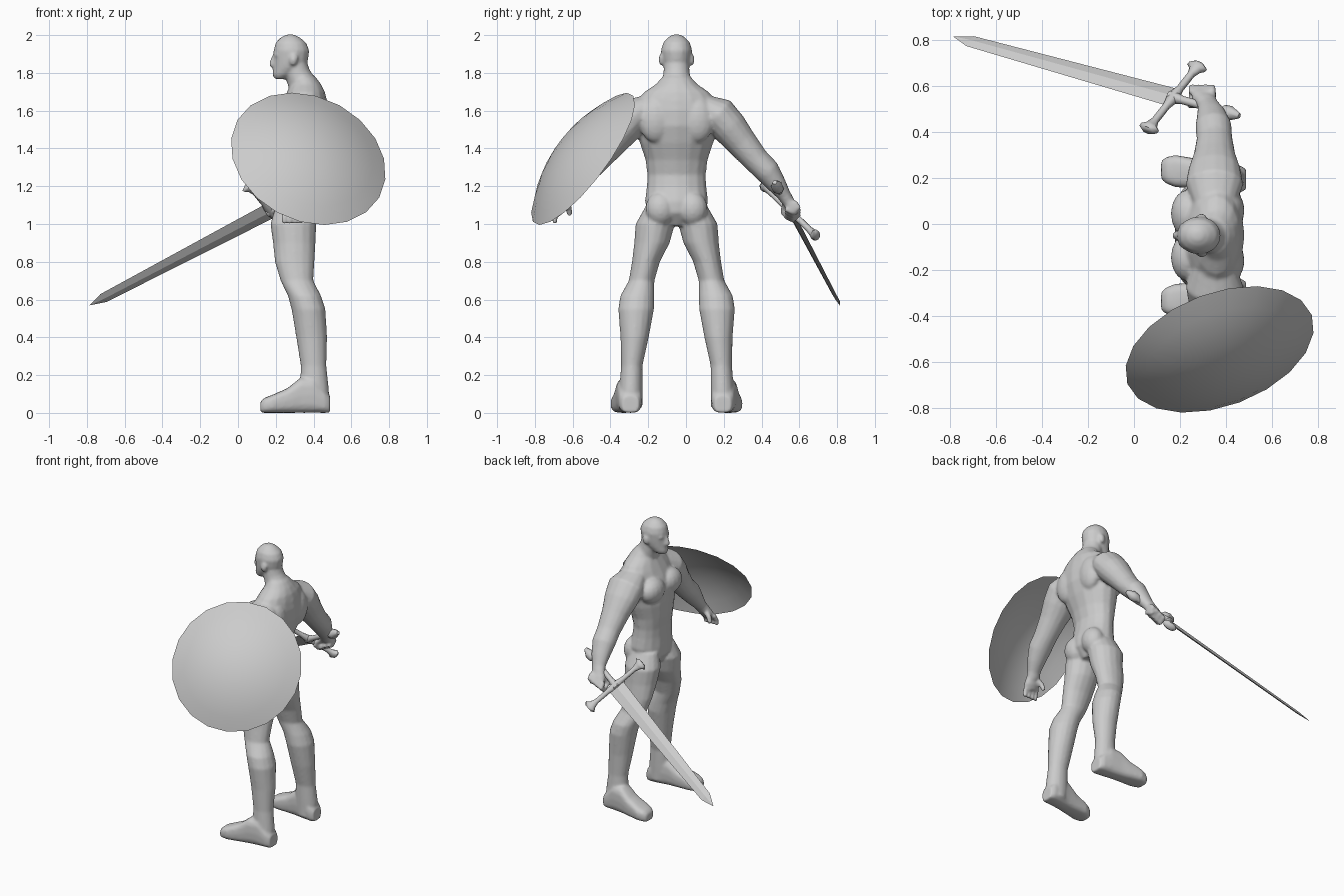
import bpy, bmesh, math
from mathutils import Vector, Matrix

if "Cube" in bpy.data.objects:
    bpy.data.objects.remove(bpy.data.objects["Cube"])

grey = bpy.data.materials.new("plain_grey")
grey.diffuse_color = (0.6, 0.6, 0.6, 1)
grey.use_nodes = True
grey.node_tree.nodes["Principled BSDF"].inputs["Base Color"].default_value = grey.diffuse_color
MID = -0.05                      # body's plane of symmetry in y
body_parts = []


def finish(name, bm, body=False, smooth=True):
    bmesh.ops.recalc_face_normals(bm, faces=bm.faces)
    me = bpy.data.meshes.new(name)
    bm.to_mesh(me)
    bm.free()
    me.materials.append(grey)
    for p in me.polygons:
        p.use_smooth = smooth
    ob = bpy.data.objects.new(name, me)
    bpy.context.collection.objects.link(ob)
    if body:
        body_parts.append(ob)
    return ob


def loft(name, rings, hint=(1, 0, 0), axis=None, n=16, power=1.0, body=True, smooth=True):
    """Rings are (x, y, z, radius along hint, radius across)."""
    bm = bmesh.new()
    pts = [Vector(r[:3]) for r in rings]
    loops = []
    for i, r in enumerate(rings):
        t = Vector(axis) if axis else pts[min(i + 1, len(pts) - 1)] - pts[max(i - 1, 0)]
        t.normalize()
        u = Vector(hint)
        u = (u - t * u.dot(t)).normalized()
        v = t.cross(u)
        loop = []
        for k in range(n):
            a = 2 * math.pi * k / n
            c, s = math.cos(a), math.sin(a)
            c = math.copysign(abs(c) ** power, c)
            s = math.copysign(abs(s) ** power, s)
            loop.append(bm.verts.new(pts[i] + u * c * r[3] + v * s * r[4]))
        loops.append(loop)
    for a, b in zip(loops, loops[1:]):
        for k in range(n):
            bm.faces.new((a[k], a[(k + 1) % n], b[(k + 1) % n], b[k]))
    bm.faces.new(loops[0])
    bm.faces.new(loops[-1])
    return finish(name, bm, body, smooth)


def blob(name, c, r):
    bm = bmesh.new()
    bmesh.ops.create_uvsphere(bm, u_segments=16, v_segments=10, radius=1,
                              matrix=Matrix.Translation(c) @ Matrix.Diagonal((*r, 1)))
    return finish(name, bm, True)


def column(name, rows, side=0):
    """Upright loft; rows are (z, x, offset from midline, depth, width)."""
    return loft(name, [(x, MID + side * o, z, rx, ry) for z, x, o, rx, ry in rows], axis=(0, 0, 1))


# Torso, neck and head
column("torso", [(0.99, .31, 0, .07, .06), (1.06, .31, 0, .12, .15), (1.12, .31, 0, .122, .168),
                 (1.2, .30, 0, .108, .158), (1.26, .295, 0, .105, .155), (1.34, .30, 0, .12, .165),
                 (1.43, .315, 0, .14, .195), (1.52, .33, 0, .15, .215), (1.6, .345, 0, .135, .22),
                 (1.66, .355, 0, .115, .205), (1.70, .36, 0, .1, .17), (1.74, .36, 0, .08, .11),
                 (1.78, .35, 0, .06, .075)])
loft("neck", [(.38, MID, 1.62, .1, .1), (.345, MID, 1.73, .078, .08), (.315, MID, 1.80, .066, .07),
              (.30, MID, 1.87, .06, .065)])
column("head", [(1.767, .222, 0, .03, .028), (1.79, .24, 0, .058, .05), (1.83, .272, 0, .085, .07),
                (1.87, .28, 0, .092, .078), (1.92, .283, 0, .095, .083), (1.96, .28, 0, .081, .071),
                (1.987, .277, 0, .052, .047), (2.003, .277, 0, .02, .02)])
loft("nose", [(.2, MID, 1.9, .012, .012), (.185, MID, 1.87, .014, .013), (.18, MID, 1.842, .017, .018),
              (.192, MID, 1.832, .012, .014)])
blob("brow", (.205, MID, 1.895), (.018, .055, .012))

for s in (1, -1):
    def P(x, o, z, a, b):
        return (x, MID + s * o, z, a, b)

    # Muscle masses and ears
    blob("ear", (.295, MID + s * .083, 1.87), (.022, .012, .032))
    blob("chest_muscle", (.235, MID + s * .095, 1.535), (.075, .105, .085))
    blob("buttock", (.375, MID + s * .085, 1.08), (.07, .08, .09))
    blob("shoulder_blade", (.42, MID + s * .11, 1.55), (.06, .09, .12))

    # Leg with the boot swelling below the knee
    column("leg", [(1.1, .30, .09, .1, .07), (1.0, .293, .113, .122, .104), (.9, .298, .13, .113, .094),
                   (.8, .30, .162, .105, .074), (.7, .312, .185, .087, .068), (.62, .352, .208, .088, .09),
                   (.55, .373, .214, .09, .095), (.4, .39, .222, .082, .075), (.25, .40, .237, .068, .057),
                   (.12, .405, .242, .077, .062), (.03, .41, .245, .07, .065)], s)
    loft("foot", [P(x, o, h / 2, h / 2, w) for x, o, h, w in
                  [(.487, .245, .09, .045), (.46, .245, .12, .06), (.40, .25, .19, .066), (.33, .26, .185, .064),
                   (.26, .27, .13, .066), (.18, .28, .095, .07), (.14, .283, .08, .058), (.118, .285, .06, .04)]],
         hint=(0, 0, 1), axis=(-1, 0, 0), power=.65)

    # Arm
    loft("arm", [P(.35, .14, 1.63, .09, .06), P(.35, .22, 1.58, .125, .098), P(.35, .28, 1.51, .115, .095),
                 P(.35, .345, 1.43, .092, .082), P(.35, .42, 1.34, .078, .07), P(.345, .48, 1.28, .078, .068),
                 P(.335, .53, 1.21, .062, .052), P(.322, .568, 1.155, .046, .037), P(.31, .59, 1.12, .046, .034)])
    loft("palm", [P(.315, .58, 1.14, .042, .032), P(.305, .61, 1.09, .055, .03), P(.295, .63, 1.06, .05, .024)])
    # Open fingers on the shield side, curled fingers round the grip on the other
    for k in range(4):
        x = .252 + .029 * k
        if s < 0:
            loft("finger", [P(x, .62, 1.08, .016, .017), P(x - .006, .645, 1.035, .015, .015),
                            P(x - .008, .645, 1.0, .012, .012)], n=10)
        else:
            z = 1.045 + .014 * k
            loft("finger", [P(x, .62, z + .03, .017, .018), P(x, .645, z, .017, .018),
                            P(x, .615, z - .025, .017, .016), P(x, .575, z - .005, .015, .014)], n=10)
    loft("thumb", [P(.29, .585, 1.12, .022, .02), P(.255, .57, 1.085, .018, .018),
                   P(.24, .565, 1.045, .014, .014)], n=10)

# Fuse the body into one skin
bpy.ops.object.select_all(action='DESELECT')
for ob in body_parts:
    ob.select_set(True)
body = body_parts[0]
bpy.context.view_layer.objects.active = body
bpy.ops.object.join()
body.name = "body"
rem = body.modifiers.new("skin", 'REMESH')
rem.mode = 'VOXEL'
rem.voxel_size = .009
rem.use_smooth_shade = True
soft = body.modifiers.new("soften", 'SMOOTH')
soft.factor = .5
soft.iterations = 5

# Round domed shield, an open shell
R, DEPTH, SIDES = .428, .13, 20
bm = bmesh.new()
rows = []
for j in range(1, 6):
    f = j / 5
    rows.append([bm.verts.new((R * f * math.cos(2 * math.pi * k / SIDES), R * f * math.sin(2 * math.pi * k / SIDES),
                               DEPTH * (1 - f * f))) for k in range(SIDES)])
apex = bm.verts.new((0, 0, DEPTH))
for k in range(SIDES):
    m = (k + 1) % SIDES
    bm.faces.new((apex, rows[0][k], rows[0][m]))
    for a, b in zip(rows, rows[1:]):
        bm.faces.new((a[k], b[k], b[m], a[m]))
shield = finish("shield", bm)
normal = Vector((.286, -.766, .575)).normalized()
shield.matrix_world = Matrix.Translation((.372, -.545, 1.345)) @ normal.to_track_quat('Z', 'Y').to_matrix().to_4x4()

# Sword: blade runs along d, guard along w
C = Vector((.17, .55, 1.07))
d = (Vector((-.785, .815, .57)) - C).normalized()
w = Vector((.195, .285, -.28))
w = (w - d * w.dot(d)).normalized()
length = (Vector((-.785, .815, .57)) - C).length


def along(axis, rows):
    return [(*(C + axis * t), a, b) for t, a, b in rows]


loft("blade", along(d, [(0, .056, .011), (length - .085, .034, .008), (length, .001, .001)]),
     hint=w, n=4, body=False, smooth=False)
loft("grip", along(-d, [(-.02, .026, .026), (.02, .024, .024), (.05, .018, .018), (.24, .018, .018),
                        (.255, .03, .03), (.29, .032, .032), (.335, .012, .012)]),
     hint=w, n=8, body=False)
guard = [(.228, .03, .022), (.212, .05, .028), (.195, .03, .022), (.16, .017, .017), (.06, .017, .017)]
loft("guard", along(w, [(-t, a, b) for t, a, b in guard] + [(0, .03, .026)] + guard[::-1]),
     hint=d, n=8, body=False)
for name in ("grip", "guard"):
    ob = bpy.data.objects[name]
    bpy.ops.object.select_all(action='DESELECT')
    ob.select_set(True)
    bpy.context.view_layer.objects.active = ob
    bpy.ops.object.shade_smooth_by_angle(angle=math.radians(50))
